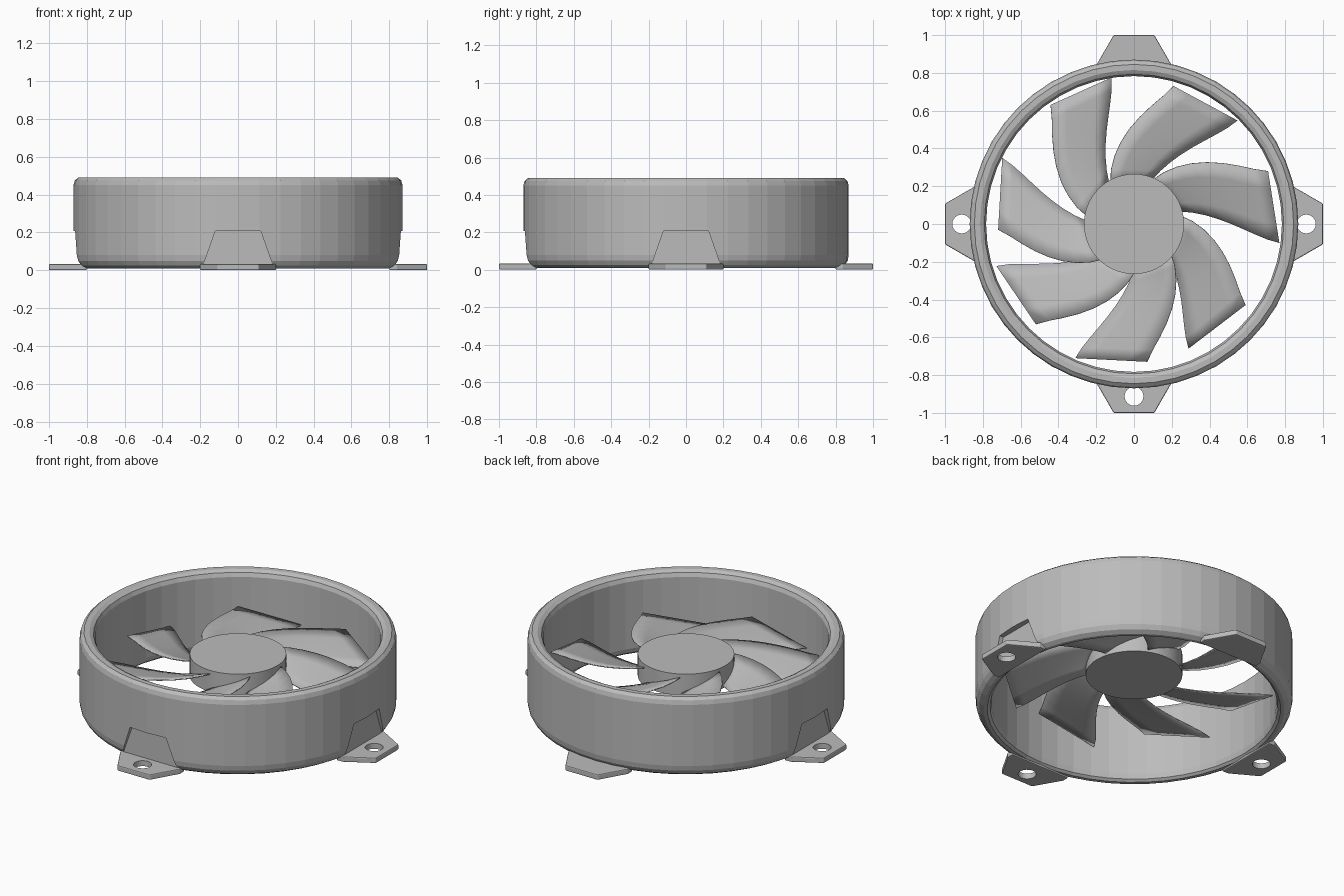
import bpy, bmesh, math
from mathutils import Matrix

if "Cube" in bpy.data.objects:
    bpy.data.objects.remove(bpy.data.objects["Cube"])

grey = bpy.data.materials.new("grey plastic")
grey.diffuse_color = (0.5, 0.5, 0.5, 1)
grey.use_nodes = True
grey.node_tree.nodes["Principled BSDF"].inputs["Base Color"].default_value = grey.diffuse_color


def add_object(name, bm):
    bmesh.ops.recalc_face_normals(bm, faces=bm.faces)
    mesh = bpy.data.meshes.new(name)
    bm.to_mesh(mesh)
    bm.free()
    mesh.materials.append(grey)
    obj = bpy.data.objects.new(name, mesh)
    bpy.context.collection.objects.link(obj)
    return obj


def prism(name, points, offset, turn=0.0):
    """Extrude a closed 3D outline by an offset, then turn it about z."""
    bm = bmesh.new()
    face = bm.faces.new([bm.verts.new(p) for p in points])
    ext = bmesh.ops.extrude_face_region(bm, geom=[face])
    top = [v for v in ext["geom"] if isinstance(v, bmesh.types.BMVert)]
    bmesh.ops.translate(bm, verts=top, vec=offset)
    bm.transform(Matrix.Rotation(turn, 4, 'Z'))
    return add_object(name, bm)


def circle(cx, cy, r, z, n):
    return [(cx + r * math.cos(2 * math.pi * i / n),
             cy + r * math.sin(2 * math.pi * i / n), z) for i in range(n)]


def cut(obj, cutter):
    mod = obj.modifiers.new("cut", 'BOOLEAN')
    mod.operation = 'DIFFERENCE'
    mod.solver = 'EXACT'
    mod.object = cutter
    cutter.hide_render = True
    bpy.context.view_layer.objects.active = obj
    bpy.ops.object.modifier_apply(modifier=mod.name)
    bpy.data.objects.remove(cutter)


# Housing ring, a closed profile spun around z
profile = [(0.805, 0.01), (0.825, 0.01), (0.85, 0.025), (0.865, 0.05), (0.87, 0.08),
           (0.87, 0.45), (0.863, 0.475), (0.845, 0.49), (0.815, 0.49),
           (0.793, 0.478), (0.783, 0.455), (0.783, 0.05), (0.79, 0.022)]
N = 48
bm = bmesh.new()
rings = [[bm.verts.new((r * math.cos(2 * math.pi * i / N), r * math.sin(2 * math.pi * i / N), z))
          for r, z in profile] for i in range(N)]
P = len(profile)
for i in range(N):
    a, b = rings[i], rings[(i + 1) % N]
    for j in range(P):
        k = (j + 1) % P
        bm.faces.new((a[j], b[j], b[k], a[k]))
housing = add_object("housing_ring", bm)

# Four mounting tabs with screw holes, and the flat pockets above them
for q in range(4):
    turn = q * math.pi / 2
    pocket = prism("pocket_cutter", [(-0.2, -0.835, -0.02), (0.2, -0.835, -0.02),
                                     (0.12, -0.835, 0.207), (-0.12, -0.835, 0.207)],
                   (0, -0.3, 0), turn)
    cut(housing, pocket)
    tab = prism(f"mounting_tab_{q + 1}",
                [(-0.2, -0.8, 0), (-0.2, -0.84, 0), (-0.108, -1, 0),
                 (0.108, -1, 0), (0.2, -0.84, 0), (0.2, -0.8, 0)],
                (0, 0, 0.033), turn)
    bev = tab.modifiers.new("bevel", 'BEVEL')
    bev.width = 0.006
    bev.segments = 2
    bpy.context.view_layer.objects.active = tab
    bpy.ops.object.modifier_apply(modifier="bevel")
    cut(tab, prism("hole_cutter", circle(0, -0.912, 0.05, -0.05, 24), (0, 0, 0.2), turn))

# Hub disc
prism("hub", circle(0, 0, 0.265, 0.225, 64), (0, 0, 0.13))

# Swept blades: angle and radius of the high tip corner, then of the low one
tips = [(125, 0.77, 98.7, 0.785), (74, 0.76, 45, 0.775), (21.5, 0.763, -7.4, 0.776),
        (-36, 0.73, -66.3, 0.72), (-84.5, 0.733, -113.6, 0.775),
        (-134.4, 0.743, -163, 0.762), (-177.6, 0.72, -206.6, 0.78)]
ROWS, COLS = 8, 4
for n, (ang_a, r_a, ang_b, r_b) in enumerate(tips):
    bm = bmesh.new()
    grid = []
    for i in range(ROWS + 1):
        t = i / ROWS
        ends = []
        for ang, r_tip, sweep, power, z0, z1 in ((ang_a, r_a, 46, 1.3, 0.335, 0.28),
                                                 (ang_b, r_b, 23, 1.6, 0.24, 0.20)):
            th = math.radians(ang + sweep * (1 - t) ** power)
            r = 0.25 + (r_tip - 0.25) * t
            ends.append((th, r, z0 + (z1 - z0) * t))
        (tha, ra, za), (thb, rb, zb) = ends
        pa = (ra * math.cos(tha), ra * math.sin(tha), za)
        pb = (rb * math.cos(thb), rb * math.sin(thb), zb)
        row = []
        for j in range(COLS + 1):
            s = j / COLS
            row.append(bm.verts.new([a + (b - a) * s for a, b in zip(pa, pb)]))
        grid.append(row)
    for i in range(ROWS):
        for j in range(COLS):
            bm.faces.new((grid[i][j], grid[i][j + 1], grid[i + 1][j + 1], grid[i + 1][j]))
    blade = add_object(f"blade_{n + 1}", bm)
    sol = blade.modifiers.new("thickness", 'SOLIDIFY')
    sol.thickness = 0.006
    sol.offset = 0

# Smooth hub and blades, flat-faceted housing
bpy.ops.object.select_all(action='DESELECT')
for obj in bpy.data.objects:
    if obj.name.startswith(("blade", "hub")):
        obj.select_set(True)
        bpy.context.view_layer.objects.active = obj
bpy.ops.object.shade_smooth_by_angle(angle=math.radians(30))
